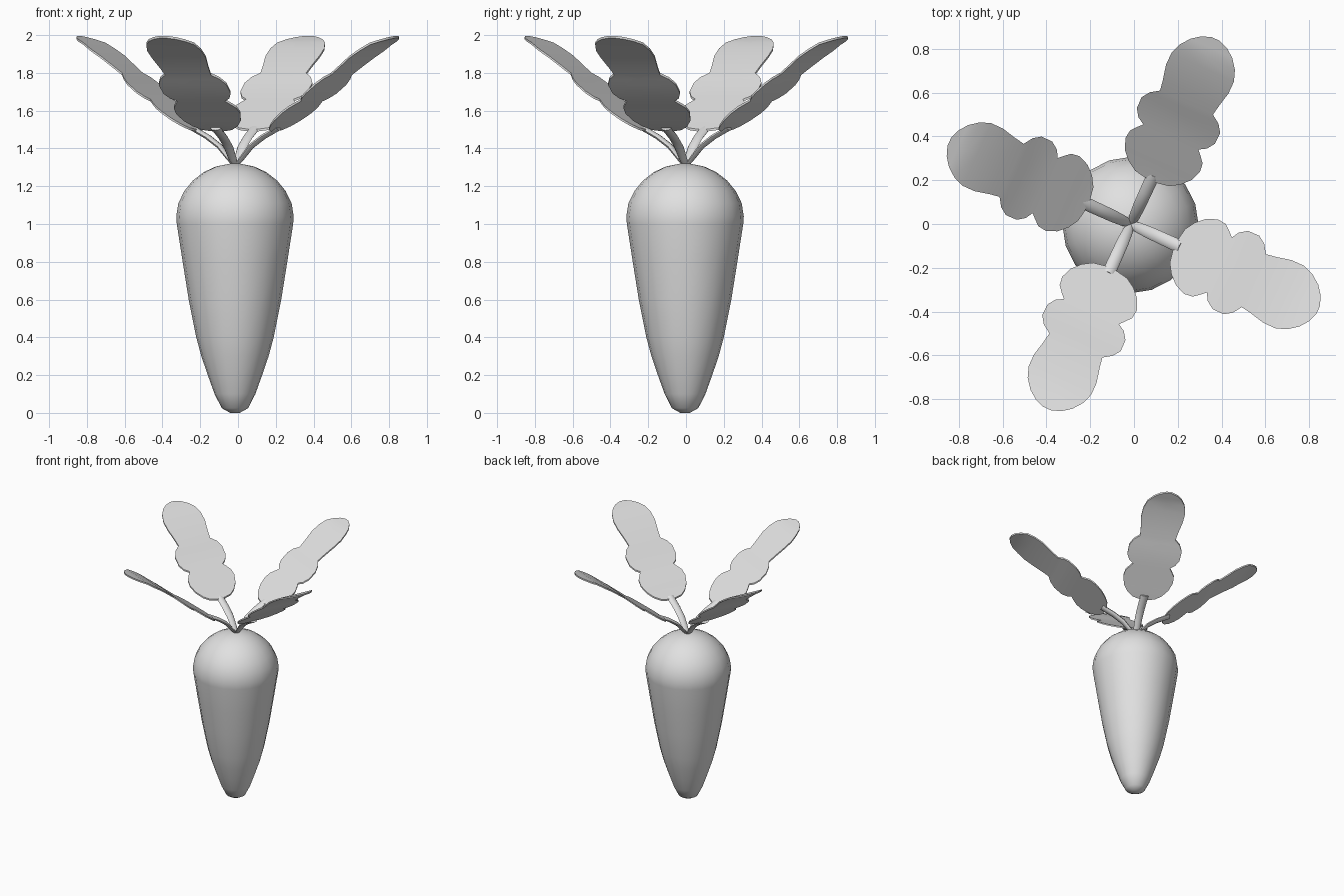
import bpy, bmesh
from math import cos, sin, pi, radians

cube = bpy.data.objects.get("Cube")
if cube:
    bpy.data.objects.remove(cube, do_unlink=True)

grey = bpy.data.materials.new("light_grey")
grey.use_nodes = True
COLOUR = (0.75, 0.75, 0.75, 1)
grey.diffuse_color = COLOUR
grey.node_tree.nodes["Principled BSDF"].inputs["Base Color"].default_value = COLOUR


def finish(bm, name, location, angle=40):
    """Turn a bmesh into a smooth shaded object with sharp edges kept."""
    bmesh.ops.recalc_face_normals(bm, faces=bm.faces)
    mesh = bpy.data.meshes.new(name)
    bm.to_mesh(mesh)
    bm.free()
    mesh.materials.append(grey)
    obj = bpy.data.objects.new(name, mesh)
    bpy.context.collection.objects.link(obj)
    obj.location = location
    bpy.ops.object.select_all(action="DESELECT")
    obj.select_set(True)
    bpy.context.view_layer.objects.active = obj
    bpy.ops.object.shade_smooth_by_angle(angle=radians(angle))
    return obj


def skin(bm, rings):
    """Bridge successive closed rings with quads and cap both ends."""
    rows = [[bm.verts.new(p) for p in ring] for ring in rings]
    for a, b in zip(rows, rows[1:]):
        n = len(a)
        for i in range(n):
            j = (i + 1) % n
            bm.faces.new((a[i], a[j], b[j], b[i]))
    bm.faces.new(rows[0])
    bm.faces.new(rows[-1])


def lerp_table(table, x):
    for (x0, y0), (x1, y1) in zip(table, table[1:]):
        if x <= x1:
            return y0 + (y1 - y0) * (x - x0) / (x1 - x0)
    return table[-1][1]


# Root: revolved tapering profile (radius, height)
SIDES = 20
ROOT = [(.025, 0), (.07, .025), (.108, .1), (.144, .2), (.178, .3), (.205, .4),
        (.245, .6), (.277, .8), (.308, 1.0), (.311, 1.04), (.3, 1.11),
        (.268, 1.175), (.223, 1.23), (.165, 1.275), (.1, 1.305), (.03, 1.319)]
bm = bmesh.new()
skin(bm, [[(r * cos(2 * pi * i / SIDES), r * sin(2 * pi * i / SIDES), z)
           for i in range(SIDES)] for r, z in ROOT])
finish(bm, "root", (-.016, -.005, 0), 50)

# Leaf: lobed half widths along its length, on a rising spine
WIDTH = [(.222, .03), (.232, .085), (.26, .13), (.3, .167), (.35, .187), (.39, .182),
         (.42, .157), (.44, .138), (.46, .172), (.495, .196), (.55, .197),
         (.585, .173), (.612, .133), (.66, .141), (.73, .157), (.79, .157),
         (.84, .139), (.885, .105), (.915, .065), (.932, .02)]
SPINE = [(.22, 1.495), (.27, 1.53), (.33, 1.575), (.44, 1.655), (.52, 1.715),
         (.6, 1.785), (.73, 1.885), (.84, 1.955), (.932, 1.99)]
THICKNESS = 0.012


def build_leaf(name, reach):
    """Closed thin blade: each ring runs along the top and back underneath."""
    bm = bmesh.new()
    rings = []
    for u, w in WIDTH:
        z = lerp_table(SPINE, u)
        top = [(u * reach, k * w, z + THICKNESS / 2) for k in (-1, 0, 1)]
        under = [(u * reach, k * w, z - THICKNESS / 2) for k in (1, 0, -1)]
        rings.append(top + under)
    skin(bm, rings)
    return finish(bm, name, (-.014, -.003, 0))


# Stem: flattened tube (distance, height, half width)
STEM = [(0, 1.305, .014), (.035, 1.345, .024), (.09, 1.41, .028),
        (.16, 1.46, .029), (.25, 1.508, .03)]


def build_stem(name):
    bm = bmesh.new()
    rings = []
    for u, z, r in STEM:
        ring = []
        for i in range(8):
            a = 2 * pi * i / 8
            h = sin(a) * r * .5
            ring.append((u - h * .6, cos(a) * r, z + h * .8))
        rings.append(ring)
    skin(bm, rings)
    return finish(bm, name, (-.014, -.001, 0), 60)


# Four leaves with stems around the crown, each with its own reach
LEAVES = (("left", 1.008), ("back", 1.0), ("right", .978), ("front", .99))
for i, (side, reach) in enumerate(LEAVES):
    turn = radians(-24.5 + 90 * i)
    for obj in (build_leaf(side + "_leaf", reach), build_stem(side + "_stem")):
        obj.rotation_euler.z = turn
